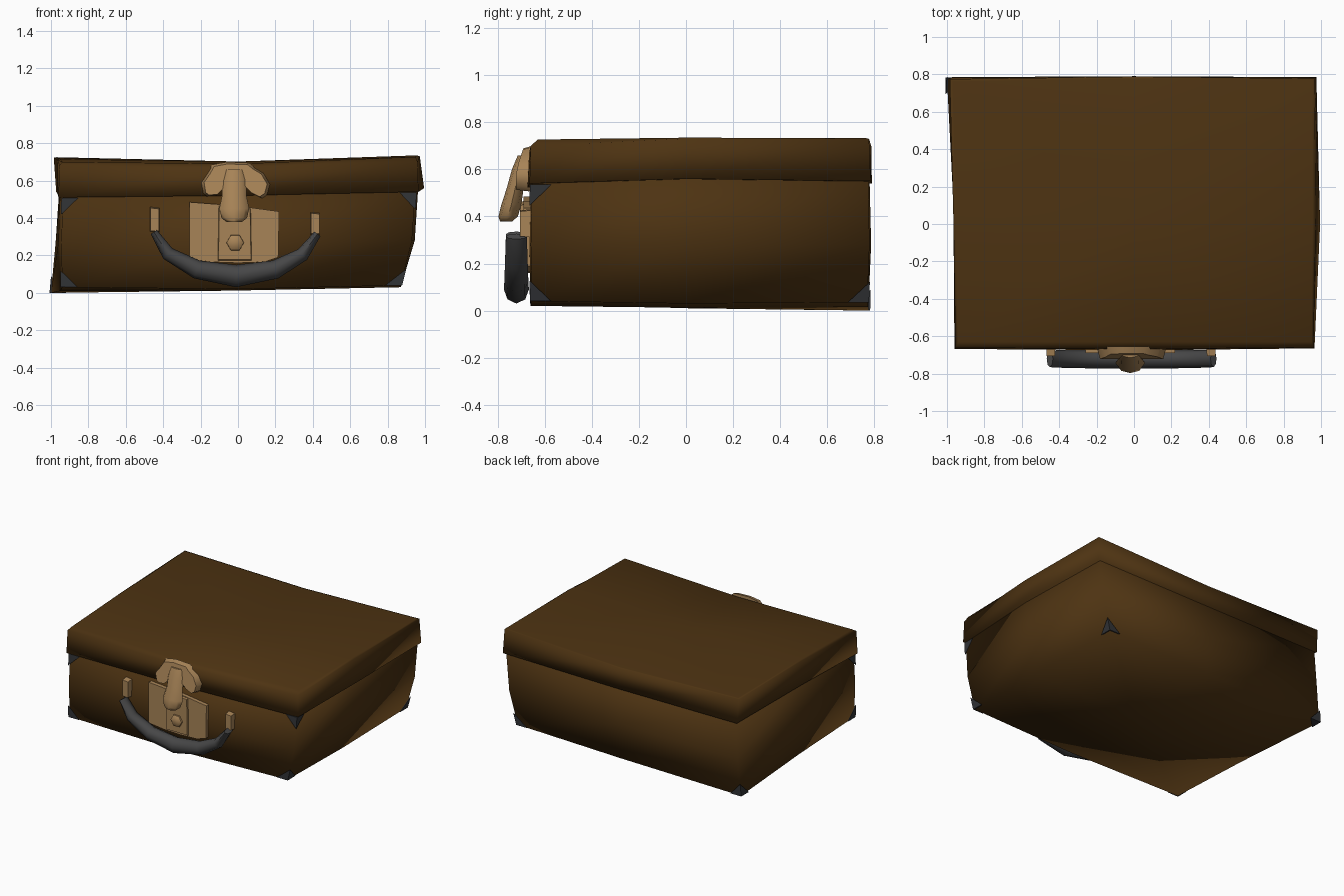
import bpy, bmesh, math
from mathutils import Vector

if "Cube" in bpy.data.objects:
    bpy.data.objects.remove(bpy.data.objects["Cube"])


def material(name, rgb):
    m = bpy.data.materials.new(name)
    m.diffuse_color = (*rgb, 1)
    m.use_nodes = True
    m.node_tree.nodes["Principled BSDF"].inputs["Base Color"].default_value = m.diffuse_color
    return m


LEATHER = material("brown leather", (0.075, 0.033, 0.006))
BRASS = material("dull brass", (0.39, 0.23, 0.095))
GRIP = material("charcoal grip", (0.062, 0.062, 0.063))
IRON = material("dark iron", (0.032, 0.034, 0.038))


def finish(name, bm, mat, angle=None):
    bmesh.ops.recalc_face_normals(bm, faces=bm.faces[:])
    me = bpy.data.meshes.new(name)
    bm.to_mesh(me)
    bm.free()
    me.materials.append(mat)
    ob = bpy.data.objects.new(name, me)
    bpy.context.collection.objects.link(ob)
    bpy.ops.object.select_all(action='DESELECT')
    ob.select_set(True)
    bpy.context.view_layer.objects.active = ob
    if angle is None:
        bpy.ops.object.shade_smooth()
    else:
        bpy.ops.object.shade_smooth_by_angle(angle=math.radians(angle))
    return ob


def loft(name, rings, mat, angle=None, low=None, high=None):
    """Skin a stack of closed rings; low/high are optional cap centres."""
    bm = bmesh.new()
    rows = [[bm.verts.new(p) for p in r] for r in rings]
    n = len(rows[0])
    for a, b in zip(rows, rows[1:]):
        for i in range(n):
            j = (i + 1) % n
            bm.faces.new((a[i], a[j], b[j], b[i]))
    for row, centre in ((rows[0], low), (rows[-1], high)):
        if centre is None:
            bm.faces.new(row)
        else:
            c = bm.verts.new(centre)
            for i in range(n):
                bm.faces.new((row[i], row[(i + 1) % n], c))
    return finish(name, bm, mat, angle)


def plate(name, outline, y_front, y_back, mat, angle=35, inset=0.0):
    """Extruded x-z outline; y may be a number or a function of z."""
    f = y_front if callable(y_front) else (lambda z: y_front)
    b = y_back if callable(y_back) else (lambda z: y_back)
    cx = sum(p[0] for p in outline) / len(outline)
    cz = sum(p[1] for p in outline) / len(outline)
    k = 1 - inset
    front = [(cx + (x - cx) * k, f(z), cz + (z - cz) * k) for x, z in outline]
    return loft(name, [[(x, b(z), z) for x, z in outline], front], mat, angle)


# Rings run: front-left, front, front-right, right, back-right, back, back-left, left
body_low = [(-.94, -.655, .03), (0, -.66, .02), (.87, -.655, .04), (.87, 0, .03),
            (.86, .77, .035), (0, .775, .015), (-1, .775, 0), (-.95, 0, .01)]
body_mid = [(-.945, -.662, .27), (0, -.667, .27), (.93, -.66, .28), (.945, 0, .28),
            (.925, .78, .28), (0, .787, .28), (-.975, .78, .27), (-.96, 0, .27)]
body_top = [(-.935, -.655, .54), (0, -.66, .55), (.95, -.655, .57), (.965, 0, .585),
            (.955, .775, .575), (0, .78, .57), (-.955, .775, .565), (-.95, 0, .555)]
loft("case_body", [body_low, body_mid, body_top], LEATHER,
     low=(-.02, 0, .012), high=(0, 0, .57))

# Lid, slightly overhanging the body
lid_rim = [(-.96, -.668, .51), (0, -.675, .52), (.965, -.665, .54), (.995, 0, .56),
           (.975, .785, .55), (0, .79, .54), (-.972, .785, .54), (-.965, 0, .53)]
lid_edge = [(-.955, -.662, .68), (0, -.668, .665), (.96, -.66, .70), (.972, 0, .73),
            (.965, .778, .73), (0, .788, .697), (-.985, .775, .722), (-.965, 0, .712)]
lid_top = [(-.94, -.63, .70), (0, -.63, .69), (.95, -.63, .727), (.955, 0, .735),
           (.95, .765, .733), (0, .775, .70), (-.97, .762, .725), (-.95, 0, .715)]
loft("case_lid", [lid_rim, lid_edge, lid_top], LEATHER,
     low=(0, 0, .53), high=(0, 0, .702))


# Iron corner guards wrapping the body corners
def corner_guard(name, corner, along, sx, sy, s=0.09):
    c = Vector(corner) + Vector((-sx, -sy, 0)) * -0.008
    up = (Vector(along) - Vector(corner)).normalized()
    bm = bmesh.new()
    v = [bm.verts.new(p) for p in (c, c + up * s, c + Vector((-sx * s, 0, 0)),
                                   c + Vector((0, -sy * s, 0)))]
    for f in ((0, 1, 2), (0, 1, 3), (0, 2, 3), (1, 2, 3)):
        bm.faces.new([v[i] for i in f])
    finish(name, bm, IRON, 30)


for label, i, sx, sy in (("front_left", 0, -1, -1), ("front_right", 2, 1, -1),
                         ("back_right", 4, 1, 1), ("back_left", 6, -1, 1)):
    lo, mid, hi = body_low[i], body_mid[i], body_top[i]
    corner_guard("lower_guard_" + label, lo, mid, sx, sy)
    if sy < 0:
        edge = Vector(hi).lerp(Vector(mid), 0.12)
        corner_guard("upper_guard_" + label, edge, mid, sx, sy)

# Lock plate with a raised middle panel and a stud
plate("lock_plate", [(-.26, .485), (-.26, .18), (-.14, .165), (0, .16), (.14, .165),
                     (.215, .19), (.22, .435), (0, .465)], -.69, -.65, BRASS)
plate("lock_panel", [(-.105, .47), (-.11, .17), (.075, .17), (.07, .455)],
      -.703, -.68, BRASS, inset=.06)
stud = [[(-.015 + r * math.cos(a * math.pi / 3), y, .268 + r * math.sin(a * math.pi / 3))
         for a in range(6)] for y, r in ((-.69, .048), (-.715, .046), (-.728, .028))]
loft("lock_stud", stud, BRASS, 40)

# Hasp: mushroom-shaped head on the lid and a tongue leaning outwards
head = [(-.19, .53), (-.2, .59), (-.165, .64), (-.14, .685), (-.06, .70), (.06, .695),
        (.09, .67), (.14, .64), (.175, .58), (.16, .525), (.13, .505), (.08, .53),
        (.04, .57), (-.07, .57), (-.12, .52), (-.17, .515)]
plate("hasp_head", head, lambda z: -.722 + max(0, z - .6) * .3, -.655, BRASS, 50, .1)

tongue = []
for z, yf, yb, w in ((.66, -.715, -.665, .05), (.60, -.74, -.675, .065),
                     (.52, -.762, -.69, .065), (.45, -.785, -.70, .08),
                     (.40, -.797, -.715, .068), (.378, -.79, -.74, .04)):
    ym, yr = (yf + yb) / 2, (yb - yf) / 2
    tongue.append([(-.02 + w * math.cos(a * math.pi / 4), ym + yr * math.sin(a * math.pi / 4), z)
                   for a in range(8)])
loft("hasp_tongue", tongue, BRASS, 60)

# Drooping carry handle: tapered oval section swept along the sag
path = [(-.45, .325, .02), (-.375, .21, .037), (-.22, .125, .05), (-.01, .09, .06),
        (.2, .125, .05), (.345, .205, .037), (.425, .315, .02)]
rings = []
for i, (x, z, r) in enumerate(path):
    a, b = path[max(i - 1, 0)], path[min(i + 1, len(path) - 1)]
    t = Vector((b[0] - a[0], 0, b[1] - a[1])).normalized()
    side = Vector((-t.z, 0, t.x))
    depth = .04 + r * .22
    rings.append([Vector((x, -.721, z)) + side * r * math.cos(k * math.pi / 4)
                  + Vector((0, depth * math.sin(k * math.pi / 4), 0)) for k in range(8)])
loft("carry_handle", rings, GRIP, 60)

# Handle mounts
for side, x, lo, hi in (("left", -.445, .325, .46), ("right", .412, .31, .432)):
    w = .025
    plate("handle_mount_" + side, [(x - w, lo), (x + w, lo), (x + w, hi - .005), (x - w, hi)],
          -.705, -.65, BRASS, 35, .1)
